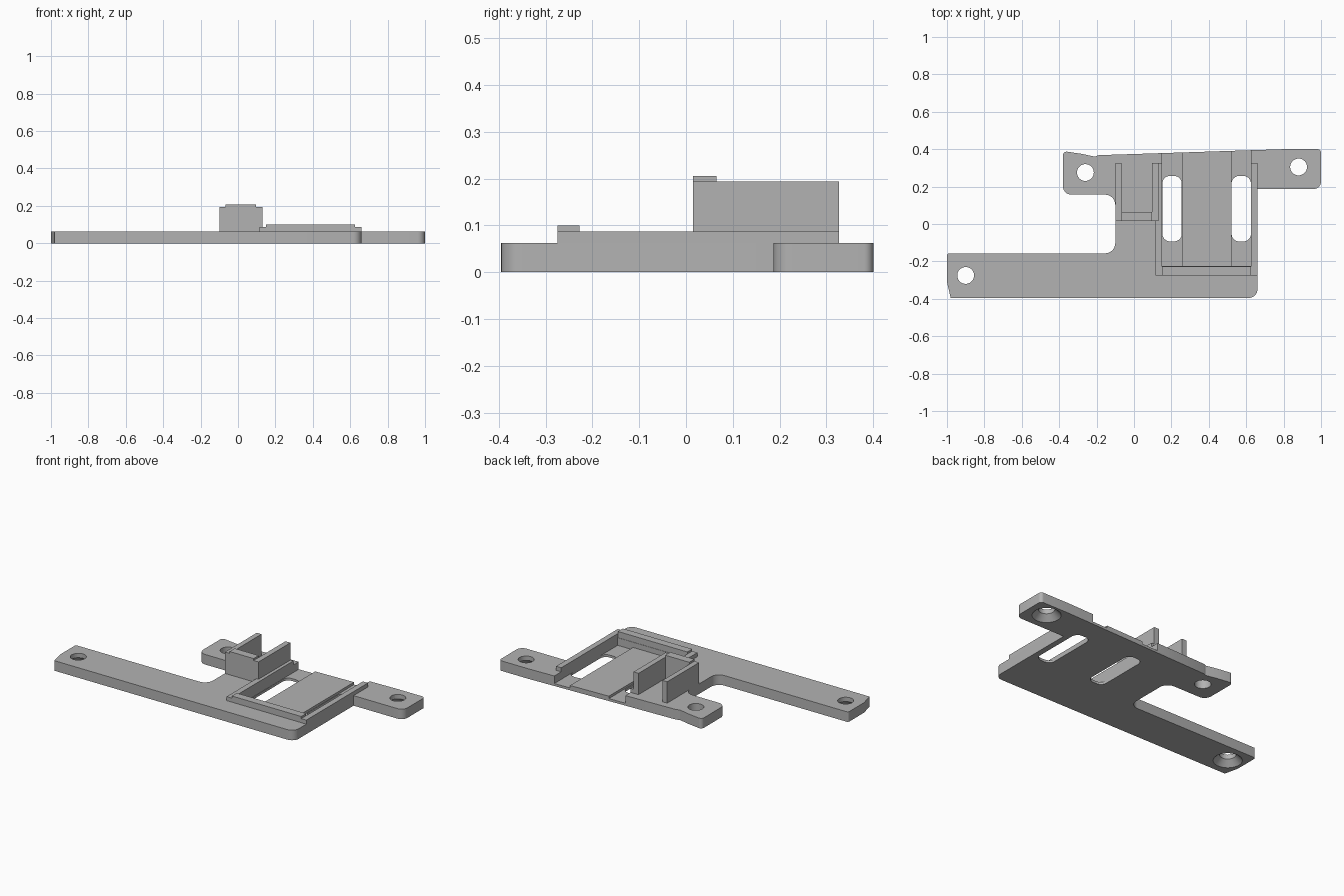
import bpy, bmesh, math
from mathutils import Vector

if "Cube" in bpy.data.objects:
    bpy.data.objects.remove(bpy.data.objects["Cube"])

grey = bpy.data.materials.new("matte grey")
grey.use_nodes = True
grey.diffuse_color = (0.45, 0.45, 0.45, 1)
grey.node_tree.nodes["Principled BSDF"].inputs["Base Color"].default_value = (0.45, 0.45, 0.45, 1)


def rounded(corners, steps=8):
    """Outline points; each corner is (x, y, fillet radius)."""
    pts = []
    for i, (x, y, r) in enumerate(corners):
        p = Vector((x, y))
        if r == 0:
            pts.append(p)
            continue
        a = (Vector(corners[i - 1][:2]) - p).normalized()
        b = (Vector(corners[(i + 1) % len(corners)][:2]) - p).normalized()
        half = a.angle(b) / 2
        centre = p + (a + b).normalized() * (r / math.sin(half))
        start = p + a * (r / math.tan(half)) - centre
        end = p + b * (r / math.tan(half)) - centre
        sweep = math.pi - 2 * half
        for k in range(steps + 1):
            t = k / steps
            v = start * math.sin((1 - t) * sweep) + end * math.sin(t * sweep)
            pts.append(centre + v / math.sin(sweep))
    return pts


def prism(name, points, direction):
    """Extrude a flat 3D outline along a direction."""
    bm = bmesh.new()
    face = bm.faces.new([bm.verts.new(p) for p in points])
    new = bmesh.ops.extrude_face_region(bm, geom=[face])["geom"]
    bmesh.ops.translate(bm, vec=direction, verts=[v for v in new if isinstance(v, bmesh.types.BMVert)])
    bmesh.ops.recalc_face_normals(bm, faces=bm.faces)
    return finish(name, bm)


def finish(name, bm):
    mesh = bpy.data.meshes.new(name)
    bm.to_mesh(mesh)
    bm.free()
    mesh.materials.append(grey)
    obj = bpy.data.objects.new(name, mesh)
    bpy.context.collection.objects.link(obj)
    return obj


def slab(name, corners, z0, z1):
    return prism(name, [(p.x, p.y, z0) for p in rounded(corners)], (0, 0, z1 - z0))


def box(name, x0, x1, y0, y1, z0, z1):
    return slab(name, [(x0, y0, 0), (x1, y0, 0), (x1, y1, 0), (x0, y1, 0)], z0, z1)


def cone(name, x, y, r0, r1, z0, z1):
    bm = bmesh.new()
    bmesh.ops.create_cone(bm, cap_ends=True, segments=40, radius1=r0, radius2=r1, depth=z1 - z0)
    bmesh.ops.translate(bm, vec=(x, y, (z0 + z1) / 2), verts=bm.verts)
    return finish(name, bm)


def cut(target, cutter):
    mod = target.modifiers.new("cut", "BOOLEAN")
    mod.operation, mod.solver, mod.object = "DIFFERENCE", "EXACT", cutter
    bpy.context.view_layer.objects.active = target
    bpy.ops.object.modifier_apply(modifier=mod.name)
    bpy.data.objects.remove(cutter)


# Base plate with its three mounting arms
T = 0.062
plate = slab("base_plate", [
    (-0.98, -0.395, 0), (0.66, -0.395, 0.045), (0.66, 0.187, 0), (1, 0.187, 0.04),
    (1, 0.4, 0.02), (0.8, 0.4, 0), (-0.19, 0.368, 0), (-0.21, 0.36, 0),
    (-0.28, 0.375, 0), (-0.38, 0.39, 0.02), (-0.38, 0.157, 0.045), (-0.1, 0.157, 0.055),
    (-0.1, -0.157, 0.055), (-1, -0.157, 0.012), (-1, -0.31, 0)], 0, T)

# Stepped pocket open at the back, with a higher middle floor
low, mid, top = 0.015, 0.03, 0.3
profile = [(0.15, top), (0.15, low), (0.26, low), (0.26, mid),
           (0.52, mid), (0.52, low), (0.625, low), (0.625, top)]
cut(plate, prism("pocket_cutter", [(x, -0.225, z) for x, z in profile], (0, 0.8, 0)))

# Two rounded slots through the pocket floor
for x0 in (0.152, 0.522):
    x1, y0, y1, r = x0 + 0.103, -0.093, 0.257, 0.04
    cut(plate, slab("slot_cutter", [(x0, y0, r), (x1, y0, r), (x1, y1, r), (x0, y1, r)], -0.1, 0.2))

# Screw holes, two of them countersunk underneath
for x, y, sunk in ((-0.9, -0.275, True), (0.88, 0.305, True), (-0.26, 0.275, False)):
    cut(plate, cone("hole_cutter", x, y, 0.045, 0.045, -0.1, 0.2))
    if sunk:
        cut(plate, cone("countersink_cutter", x, y, 0.09, 0.04, -0.01, 0.04))

# Low frame around the pocket
RAIL = 0.087
box("left_rail", 0.625, 0.66, -0.275, 0.327, T, RAIL)
box("right_rail", 0.115, 0.15, -0.275, 0.327, T, RAIL)
box("front_rail", 0.15, 0.625, -0.275, -0.227, T, 0.1)

# Tall U-shaped holder
box("holder_right_wall", -0.1, -0.068, 0.015, 0.327, T, 0.194)
box("holder_left_wall", 0.096, 0.13, 0.015, 0.327, T, 0.194)
box("holder_front_wall", -0.068, 0.096, 0.015, 0.065, T, 0.206)

# Smooth fillets and hole walls, crisp edges elsewhere
bpy.ops.object.select_all(action="DESELECT")
plate.select_set(True)
bpy.context.view_layer.objects.active = plate
bpy.ops.object.shade_smooth_by_angle(angle=math.radians(30))
